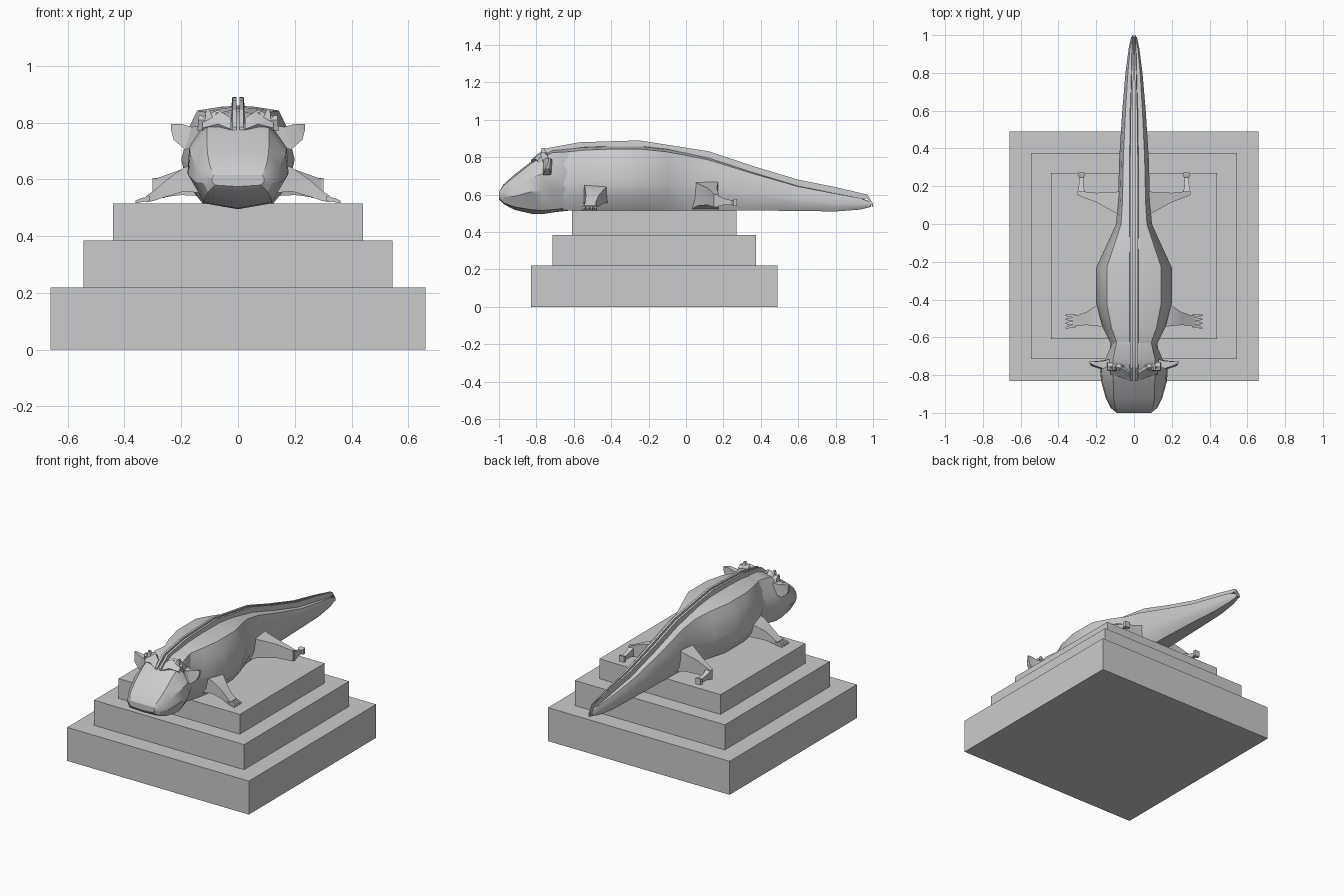
import bpy, bmesh, math
from mathutils import Vector

grey = bpy.data.materials.new("stone_grey")
grey.diffuse_color = (0.6, 0.6, 0.6, 1)


def finish(name, bm, angle=None):
    bmesh.ops.recalc_face_normals(bm, faces=bm.faces)
    me = bpy.data.meshes.new(name)
    bm.to_mesh(me)
    bm.free()
    ob = bpy.data.objects.new(name, me)
    bpy.context.collection.objects.link(ob)
    me.materials.append(grey)
    if angle:
        bpy.context.view_layer.objects.active = ob
        ob.select_set(True)
        bpy.ops.object.shade_smooth_by_angle(angle=math.radians(angle))
        ob.select_set(False)
    return ob


def loft(name, rings, angle=None):
    """Skin closed rings of equal point count and cap both ends."""
    bm = bmesh.new()
    vs = [[bm.verts.new(p) for p in r] for r in rings]
    n = len(vs[0])
    for a, b in zip(vs, vs[1:]):
        for i in range(n):
            j = (i + 1) % n
            bm.faces.new((a[i], a[j], b[j], b[i]))
    bm.faces.new(vs[0])
    bm.faces.new(vs[-1])
    return finish(name, bm, angle)


def mirror_ring(y, half):
    """Half outline (x, z[, y]) from top centre to bottom centre, mirrored in x."""
    pts = [(p[0], p[2] if len(p) > 2 else y, p[1]) for p in half]
    return pts + [(-x, yy, z) for x, yy, z in pts[-2:0:-1]]


def limb(name, side, stations, angle=None):
    """Box-section limb: (centre, first half axis, second half axis)."""
    rings = []
    for c, u, v in stations:
        c, u, v = Vector(c), Vector(u), Vector(v)
        r = [c + u + v, c - u + v, c - u - v, c + u - v]
        rings.append([(side * p.x, p.y, p.z) for p in r])
    return loft(name, rings, angle)


# stepped pedestal
for name, hx, y0, y1, z0, z1 in [("lower_step", .66, -.83, .49, 0, .22),
                                 ("middle_step", .545, -.715, .375, .22, .385),
                                 ("upper_step", .44, -.61, .27, .385, .515)]:
    loft(name, [[(-hx, y0, z), (hx, y0, z), (hx, y1, z), (-hx, y1, z)] for z in (z0, z1)])

# body and tail: y, half width, bottom, top of back
body = [(-.76, .13, .53, .80), (-.63, .125, .515, .845), (-.55, .165, .515, .855),
        (-.42, .20, .515, .86), (-.23, .20, .515, .86), (-.10, .14, .515, .845),
        (0, .095, .515, .825), (.12, .085, .515, .80), (.35, .078, .515, .725),
        (.60, .062, .513, .65), (.80, .045, .51, .61), (.93, .028, .52, .585),
        (.99, .015, .535, .56)]
rings = []
for y, w, b, t in body:
    h = t - b
    rings.append(mirror_ring(y, [(0, t), (.3 * w, t - .004), (.72 * w, t - .05 * h),
                                 (.86 * w, t - .22 * h), (w, b + .45 * h),
                                 (.9 * w, b + .2 * h), (.62 * w, b), (0, b)]))
loft("body_and_tail", rings, 30)

# twin ridges along the spine: y, top
spine = [(-.83, .785), (-.76, .845), (-.57, .88), (-.25, .89), (.12, .832),
         (.35, .755), (.60, .68), (.80, .64), (.97, .60), (1.0, .55)]
for side, label in ((1, "left"), (-1, "right")):
    rings = []
    for y, t in spine:
        k = 1 if y < .5 else max(.35, 1 - (y - .5) * 1.3)
        d = .06 if y < .9 else .02
        rings.append([(side * x * k, y, z) for x, z in
                      ((.006, t), (.02, t), (.026, t - d), (.006, t - d))])
    loft("spine_ridge_" + label, rings, 30)

# head: flat muzzle top, wide cheeks, shallow jaw
head = [(-1.0, [(0, .615), (.085, .615), (.092, .605), (.092, .592), (.08, .58), (0, .575)]),
        (-.975, [(0, .655), (.10, .65), (.118, .625), (.122, .588), (.105, .555), (0, .55)]),
        (-.92, [(0, .705), (.108, .695), (.145, .645), (.15, .59), (.115, .535), (0, .52)]),
        (-.83, [(0, .775), (.11, .765), (.168, .69), (.175, .615), (.12, .52), (0, .498)]),
        (-.77, [(0, .815), (.11, .80), (.172, .71), (.178, .62), (.115, .515), (0, .495)]),
        (-.71, [(0, .84), (.11, .825), (.15, .72), (.15, .63), (.10, .52), (0, .505)]),
        (-.62, [(0, .85), (.09, .83), (.11, .72), (.11, .63), (.08, .53), (0, .515)])]
loft("head", [mirror_ring(y, h) for y, h in head], 30)

for s, label in ((1, "left"), (-1, "right")):
    # ears
    limb("ear_" + label, s, [((.13, -.735, .755), (0, 0, .035), (0, .018, 0)),
                             ((.175, -.745, .745), (-.012, 0, .04), (0, .02, 0)),
                             ((.215, -.74, .768), (-.012, 0, .028), (0, .012, 0)),
                             ((.236, -.73, .785), (0, 0, .01), (0, .005, 0))], 30)
    # brow and horn tufts
    limb("brow_" + label, s, [((.025, -.80, .785), (0, .02, .02), (0, -.01, .012)),
                              ((.07, -.775, .805), (0, .025, .025), (0, -.012, .015)),
                              ((.125, -.765, .79), (0, .02, .02), (0, -.01, .012))], 30)
    for i, (x, tip) in enumerate(((.065, .835), (.10, .848), (.125, .825))):
        limb("horn_%s_%d" % (label, i), s, [((x, -.745, .77), (.018, 0, 0), (0, .02, 0)),
                                            ((x, -.76, .81), (.015, 0, 0), (0, .018, 0)),
                                            ((x + .008, -.765, tip), (.005, 0, 0), (0, .008, 0))])
    # front legs with spread toes
    limb("front_leg_" + label, s, [((.10, -.48, .61), (0, .07, 0), (0, 0, .06)),
                                   ((.19, -.483, .60), (0, .058, 0), (0, 0, .042)),
                                   ((.25, -.50, .57), (0, .035, 0), (0, 0, .03)),
                                   ((.295, -.51, .543), (0, .028, 0), (0, 0, .018)),
                                   ((.325, -.513, .53), (0, .033, 0), (0, 0, .011))], 25)
    for i, (y, ty) in enumerate(((-.485, -.483), (-.503, -.505), (-.522, -.527), (-.54, -.55))):
        limb("front_toe_%s_%d" % (label, i), s, [((.31, y, .533), (0, .008, 0), (0, 0, .008)),
                                                 ((.345, (y + ty) / 2, .526), (0, .007, 0), (0, 0, .007)),
                                                 ((.362, ty, .52), (0, .003, 0), (0, 0, .004))])
    # hind legs: thigh runs outwards, foot turns back
    limb("hind_thigh_" + label, s, [((.05, .10, .60), (0, .075, 0), (0, 0, .08)),
                                    ((.10, .115, .60), (0, .055, 0), (0, 0, .06)),
                                    ((.20, .14, .59), (0, .025, 0), (0, 0, .045)),
                                    ((.295, .163, .567), (0, .012, 0), (0, 0, .034))], 25)
    limb("hind_foot_" + label, s, [((.28, .155, .57), (.022, 0, 0), (0, 0, .035)),
                                   ((.28, .20, .562), (.013, 0, 0), (0, 0, .018)),
                                   ((.278, .245, .557), (.012, 0, 0), (0, 0, .013)),
                                   ((.278, .255, .557), (.02, 0, 0), (0, 0, .018)),
                                   ((.278, .272, .558), (.017, 0, 0), (0, 0, .02))], 25)
